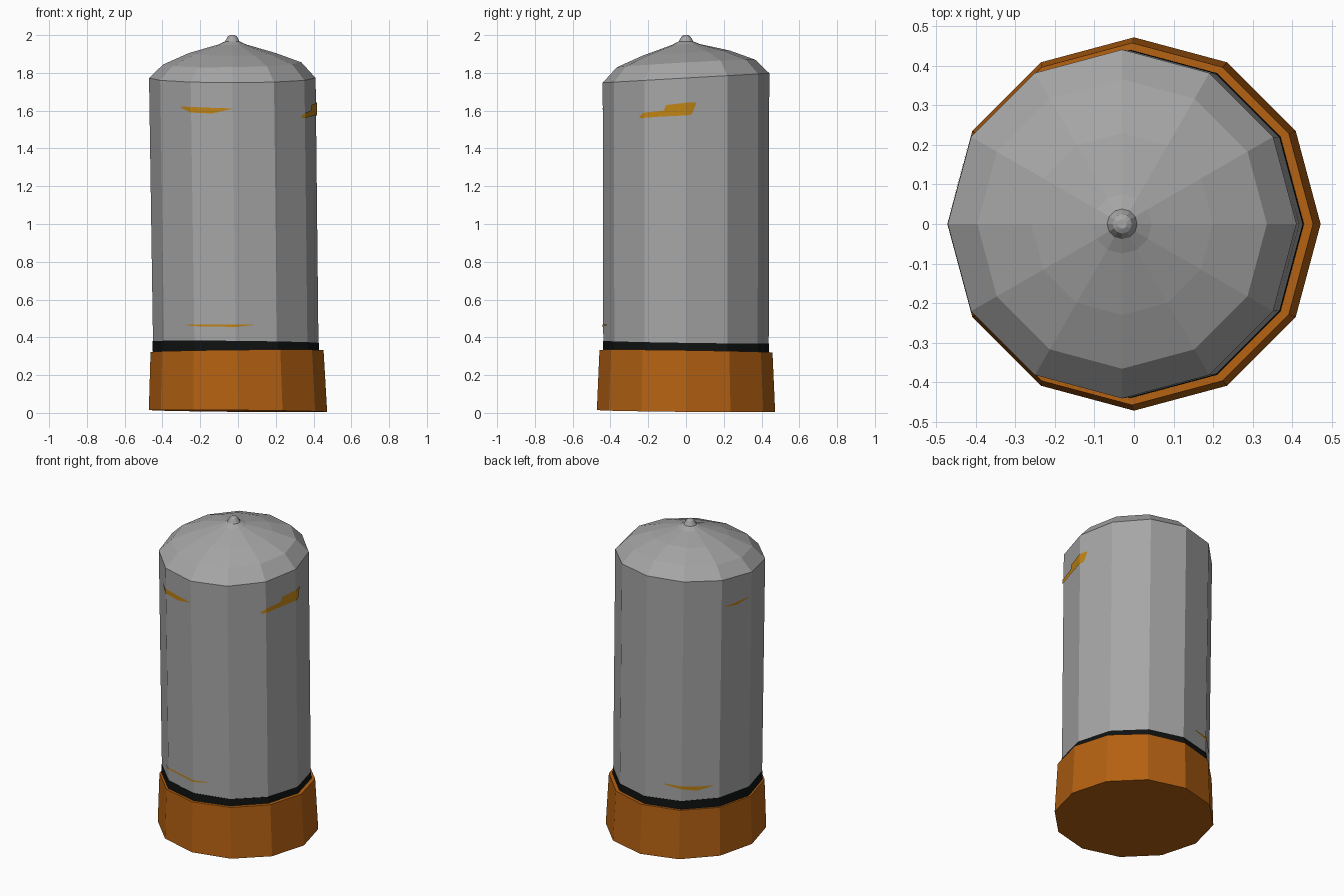
import bpy
from math import sin, cos, radians

SIDES = 12

old = bpy.data.objects.get("Cube")
if old:
    bpy.data.objects.remove(old, do_unlink=True)


def material(name, rgb):
    mat = bpy.data.materials.new(name)
    mat.use_nodes = True
    color = (*rgb, 1)
    mat.diffuse_color = color
    bsdf = mat.node_tree.nodes["Principled BSDF"]
    bsdf.inputs["Base Color"].default_value = color
    bsdf.inputs["Roughness"].default_value = 0.6
    return mat


grey = material("grey metal", (0.38, 0.38, 0.38))
orange = material("burnt orange", (0.46, 0.12, 0.006))
black = material("black", (0.005, 0.006, 0.006))
amber = material("amber", (0.52, 0.23, 0.008))


def make(name, verts, faces, mat):
    mesh = bpy.data.meshes.new(name)
    mesh.from_pydata(verts, [], faces)
    mesh.materials.append(mat)
    obj = bpy.data.objects.new(name, mesh)
    bpy.context.collection.objects.link(obj)
    return obj


def loft(name, rings, mat):
    """Stack of 12-sided rings: (centre x, radius, height, slope in x, slope in y)."""
    verts, faces = [], []
    for cx, r, z, sx, sy in rings:
        for i in range(SIDES):
            a = radians(i * 360 / SIDES)
            x, y = r * cos(a), r * sin(a)
            verts.append((cx + x, y, z + sx * x + sy * y))
    for k in range(len(rings) - 1):
        for i in range(SIDES):
            j = (i + 1) % SIDES
            a, b = k * SIDES, (k + 1) * SIDES
            faces.append((a + i, a + j, b + j, b + i))
    faces.append(tuple(reversed(range(SIDES))))
    faces.append(tuple(range(len(verts) - SIDES, len(verts))))
    return make(name, verts, faces, mat)


# Flared base
loft("base", [(0, 0.472, 0.01, -0.01, -0.01),
              (-0.005, 0.458, 0.327, 0.01, -0.015)], orange)

# Dark seal between base and body
loft("seal_band", [(-0.01, 0.441, 0.30, 0, -0.015),
                   (-0.012, 0.44, 0.375, -0.01, -0.015)], black)

# Leaning body with a slanted shoulder, shallow dome and small tip
loft("body", [(-0.012, 0.438, 0.37, -0.01, -0.015),
              (-0.03, 0.441, 1.773, 0, 0.057),
              (-0.03, 0.366, 1.85, 0.015, 0.055),
              (-0.03, 0.23, 1.905, 0, 0.06),
              (-0.03, 0.075, 1.95, 0, 0.03),
              (-0.03, 0.038, 1.967, 0, 0),
              (-0.03, 0.024, 1.993, 0, 0),
              (-0.03, 0.012, 2.0, 0, 0)], grey)


def on_body(angle, z):
    """Point just outside the faceted body wall."""
    t = (z - 0.37) / 1.4
    r = 0.443 + 0.003 * t
    r *= cos(radians(15)) / cos(radians(angle % 30 - 15))
    a = radians(angle)
    return (-0.012 - 0.018 * t + r * cos(a), r * sin(a), z)


def patch(name, columns):
    """Thin plate following the wall: columns of (angle, low z, high z)."""
    verts = [on_body(a, z) for a, low, high in columns for z in (low, high)]
    faces = [(2 * i, 2 * i + 2, 2 * i + 3, 2 * i + 1)
             for i in range(len(columns) - 1)]
    make(name, verts, faces, amber)


# Amber marks around the body
patch("upper_side_mark", [(326, 1.56, 1.57), (330, 1.562, 1.59), (344, 1.57, 1.60),
                          (346, 1.57, 1.63), (360, 1.575, 1.642), (364, 1.58, 1.643),
                          (367, 1.635, 1.645)])
patch("upper_front_mark", [(231, 1.615, 1.622), (240, 1.59, 1.62),
                           (255, 1.585, 1.615), (269, 1.608, 1.612)])
patch("upper_back_mark", [(153, 1.608, 1.612), (165, 1.597, 1.615), (177, 1.618, 1.622)])
patch("lower_front_mark", [(233, 0.464, 0.468), (240, 0.459, 0.468),
                           (270, 0.455, 0.467), (283, 0.465, 0.468)])
patch("lower_back_mark", [(105, 0.468, 0.472), (120, 0.45, 0.47),
                          (132, 0.435, 0.46), (145, 0.458, 0.462)])
